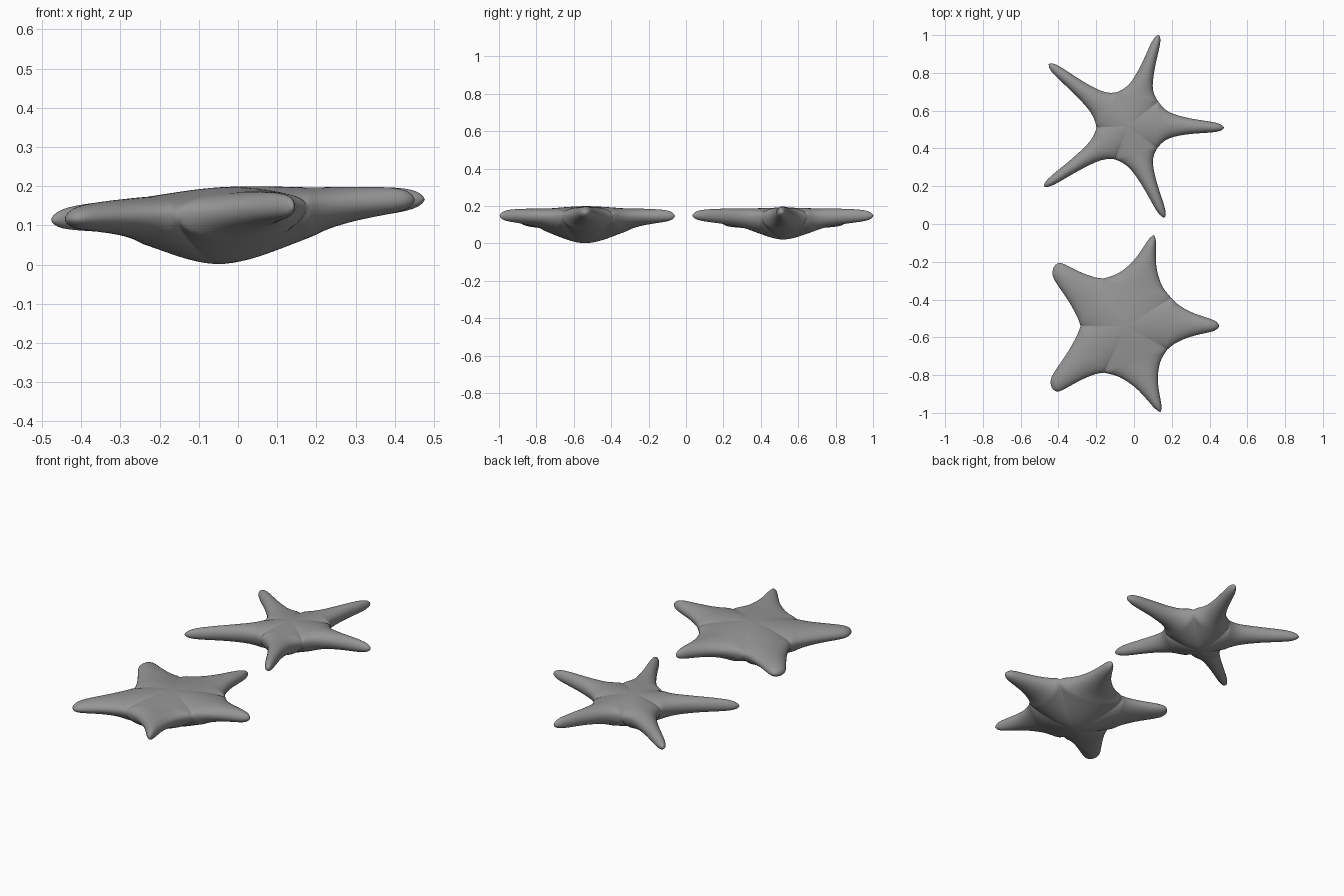
import bpy
import bmesh
import math
from mathutils import Vector

cube = bpy.data.objects.get("Cube")
if cube:
    bpy.data.objects.remove(cube, do_unlink=True)

grey = bpy.data.materials.new("matte_grey")
grey.use_nodes = True
colour = (0.3, 0.3, 0.3, 1)
grey.diffuse_color = colour
grey.node_tree.nodes["Principled BSDF"].inputs["Base Color"].default_value = colour

STEPS = 10  # divisions across each arm
ALONG = (0, .04, .12, .21, .4, .6, .8, .92, .98, 1.01)
ARM_TOP = (.047, .046, .046, .045, .043, .04, .035, .027, .014, 0)
ARM_BOTTOM = (.08, .075, .066, .058, .046, .038, .031, .024, .013, 0)
INNER = (0, .2, .4, .6, .8, .93)


def arm_stations(centre, left, right, tip, widths, power, top, bottom):
    """Yield middle, half-width vector, upper and lower height, edge roundness."""
    middle, half = (left + right) / 2, (left - right) / 2
    for f in INNER:
        ease = f * f * (3 - 2 * f) * .4 + f * f * .6
        yield (centre.lerp(middle, f), half * f,
               top + (ARM_TOP[0] - top) * ease,
               bottom + (ARM_BOTTOM[0] - bottom) * ease, f)
    for g, w, up, down in zip(ALONG, widths, ARM_TOP, ARM_BOTTOM):
        yield middle.lerp(tip, g), half * w ** power, up, down, 1


def starfish(name, centre, tips, valleys, widths, powers, top, bottom):
    centre = Vector(centre)
    tips = [Vector(p) for p in tips]
    valleys = [Vector(p) for p in valleys]
    bm = bmesh.new()
    for i, tip in enumerate(tips):
        for side in (1, -1):
            previous = None
            for mid, half, up, down, edge in arm_stations(
                    centre, valleys[i], valleys[i - 1], tip, widths,
                    powers[i], top, bottom):
                row = []
                for k in range(STEPS + 1):
                    u = math.sin(math.pi * (k / STEPS - .5))
                    p = mid + half * u
                    bulge = math.sqrt(max(0, 1 - (u * edge) ** 2))
                    # the whole body leans up gently towards +x
                    z = .14 + .055 * p.x + (up if side > 0 else -down) * bulge
                    row.append(bm.verts.new((p.x, p.y, z)))
                if previous:
                    for k in range(STEPS):
                        bm.faces.new((previous[k], row[k], row[k + 1], previous[k + 1]))
                previous = row
    # weld arms together and close the rims
    bmesh.ops.remove_doubles(bm, verts=bm.verts, dist=.0004)
    bmesh.ops.recalc_face_normals(bm, faces=bm.faces)
    mesh = bpy.data.meshes.new(name)
    bm.to_mesh(mesh)
    bm.free()
    mesh.materials.append(grey)
    mesh.shade_smooth()
    obj = bpy.data.objects.new(name, mesh)
    bpy.context.collection.objects.link(obj)
    smooth = obj.modifiers.new("rounding", 'SUBSURF')
    smooth.levels = smooth.render_levels = 1


# slender starfish at the back; points run anticlockwise from the +x arm
starfish("slender_starfish", (-.03, .52),
         [(.475, .51), (.13, 1.0), (-.45, .845), (-.475, .2), (.16, .035)],
         [(.13, .65), (-.09, .70), (-.2, .51), (-.10, .34), (.125, .4)],
         (1, .83, .63, .5, .37, .29, .24, .18, .1, 0),
         (1, 1, .9, .9, 1), .052, .118)

# broad starfish at the front
starfish("broad_starfish", (-.04, -.54),
         [(.45, -.54), (.105, -.06), (-.425, -.23), (-.435, -.865), (.14, -.995)],
         [(.2, -.39), (-.16, -.285), (-.285, -.54), (-.16, -.79), (.18, -.665)],
         (1, .91, .78, .67, .49, .37, .27, .2, .1, 0),
         (1, 1.4, .7, .7, 1.4), .06, .137)
